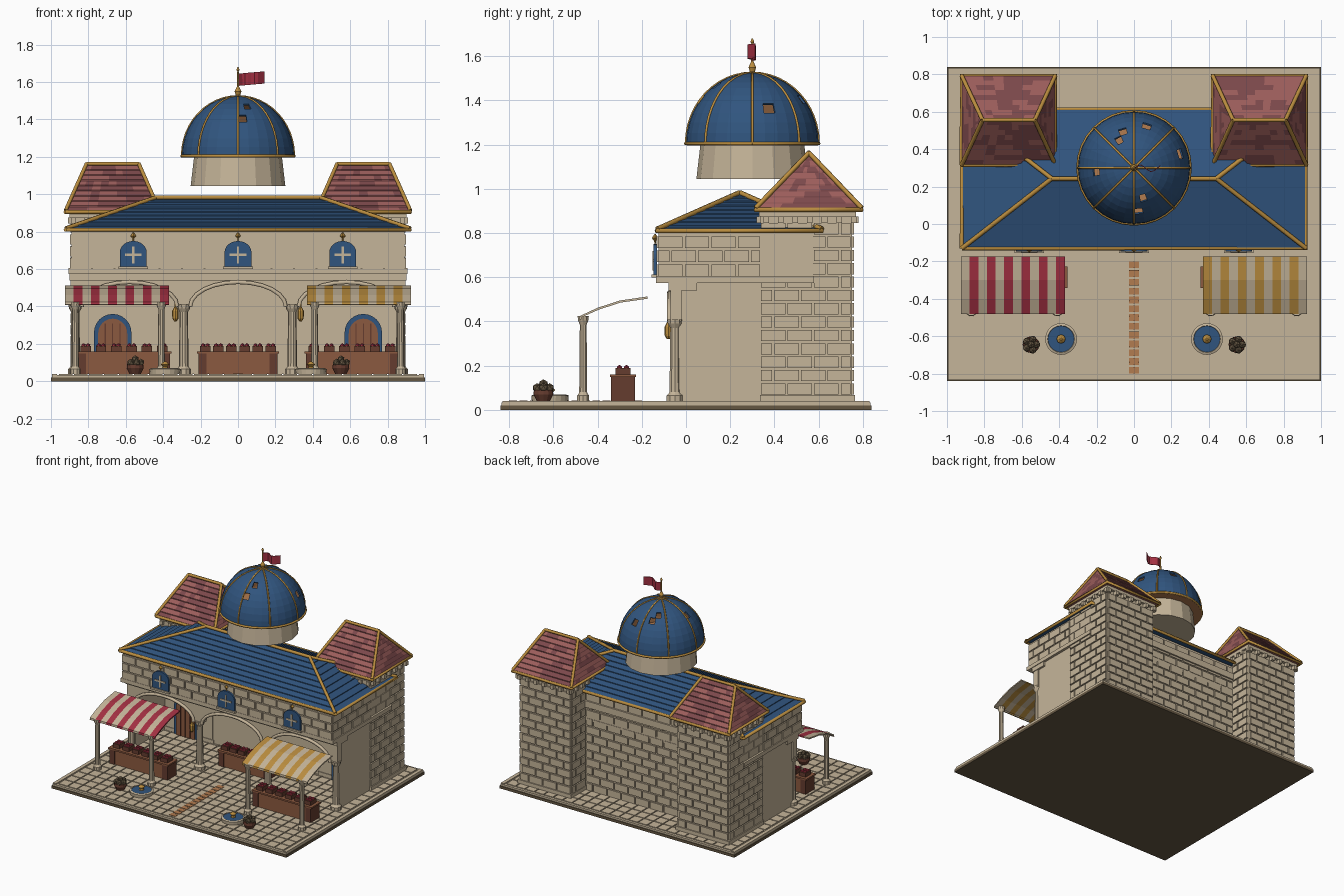
import bpy, bmesh, math, random
from mathutils import Vector, Matrix

random.seed(4)
if "Cube" in bpy.data.objects:
    bpy.data.objects.remove(bpy.data.objects["Cube"])

MATS = {}
for label, rgb in {"stone": (.56, .46, .32), "dark_earth": (.13, .095, .055), "roof_blue": (.03, .09, .21),
                   "rose_tile": (.33, .11, .105), "dark_rose_tile": (.2, .065, .07), "gold": (.5, .27, .05),
                   "wood": (.26, .1, .05), "dark_wood": (.13, .045, .028), "red_cloth": (.37, .03, .055),
                   "terracotta": (.45, .2, .08)}.items():
    m = bpy.data.materials.new(label)
    m.use_nodes = True
    m.diffuse_color = (*rgb, 1)
    m.node_tree.nodes["Principled BSDF"].inputs["Base Color"].default_value = (*rgb, 1)
    MATS[label] = m


def place(name, bm, *mats, smooth=False):
    bmesh.ops.recalc_face_normals(bm, faces=bm.faces)
    for f in bm.faces:
        f.smooth = smooth
    me = bpy.data.meshes.new(name)
    bm.to_mesh(me)
    bm.free()
    for m in mats:
        me.materials.append(MATS[m])
    ob = bpy.data.objects.new(name, me)
    bpy.context.collection.objects.link(ob)
    return ob


def add_box(bm, x0, x1, y0, y1, z0, z1):
    size = Matrix.Diagonal((abs(x1 - x0), abs(y1 - y0), z1 - z0, 1))
    mid = Matrix.Translation(((x0 + x1) / 2, (y0 + y1) / 2, (z0 + z1) / 2))
    bmesh.ops.create_cube(bm, size=1, matrix=mid @ size)


def boxes(name, mat, *bounds, mirror=False):
    bm = bmesh.new()
    for b in bounds:
        add_box(bm, *b)
        if mirror:
            add_box(bm, -b[1], -b[0], *b[2:])
    return place(name, bm, mat)


def lathe(name, mat, profile, x, y, n=16, smooth=False):
    bm = bmesh.new()
    rings = [[bm.verts.new((x + r * math.cos(k * math.tau / n), y + r * math.sin(k * math.tau / n), z))
              for k in range(n)] for r, z in profile]
    for a, b in zip(rings, rings[1:]):
        for k in range(n):
            bm.faces.new((a[k], a[k - 1], b[k - 1], b[k]))
    bm.faces.new(rings[0])
    bm.faces.new(rings[-1])
    return place(name, bm, mat, smooth=smooth)


def beams(name, mat, paths, r):
    cu = bpy.data.curves.new(name, "CURVE")
    cu.dimensions = "3D"
    cu.bevel_depth, cu.bevel_resolution, cu.use_fill_caps = r, 1, True
    for path in paths:
        sp = cu.splines.new("POLY")
        sp.points.add(len(path) - 1)
        for p, co in zip(sp.points, path):
            p.co = (*co, 1)
    cu.materials.append(MATS[mat])
    bpy.context.collection.objects.link(bpy.data.objects.new(name, cu))


def balls(name, mat, spots, r):
    bm = bmesh.new()
    for s in spots:
        bmesh.ops.create_icosphere(bm, subdivisions=1, radius=r, matrix=Matrix.Translation(s))
    place(name, bm, mat)


def bricks(bm, axis, plane, out, a, b, z0, z1):
    # raised blocks in running bond on a wall facing along the other axis
    rows = round((z1 - z0) / .062)
    h = (z1 - z0) / rows
    for r in range(rows):
        u = a - (r % 2) * .06
        while u < b - .01:
            lo, hi = max(a, u), min(b, u + .12) - .01
            if hi - lo > .01:
                z = z0 + r * h
                if axis == "x":
                    add_box(bm, lo, hi, plane, plane + out, z, z + h - .01)
                else:
                    add_box(bm, plane, plane + out, lo, hi, z, z + h - .01)
            u += .12


def arch_points(cx, z0, spring, top, half, n=12):
    arc = [(cx - half * math.cos(math.pi * k / n), spring + (top - spring) * math.sin(math.pi * k / n))
           for k in range(n + 1)]
    return ([(cx - half, z0)] if z0 < spring else []) + arc + ([(cx + half, z0)] if z0 < spring else [])


def plate(name, mat, pts, y, depth):
    bm = bmesh.new()
    f = bm.faces.new([bm.verts.new((px, y, pz)) for px, pz in pts])
    new = bmesh.ops.extrude_face_region(bm, geom=[f])["geom"]
    bmesh.ops.translate(bm, vec=(0, depth, 0), verts=[v for v in new if isinstance(v, bmesh.types.BMVert)])
    return place(name, bm, mat)


def hip_roof(name, rect, ridge, z0, z1, courses, tile, mats, r):
    x0, x1, y0, y1 = rect
    rx0, rx1, ry = ridge
    eave = [Vector(c) for c in ((x0, y0, z0), (x1, y0, z0), (x1, y1, z0), (x0, y1, z0))]
    top = [Vector(c) for c in ((rx0, ry, z1), (rx1, ry, z1), (rx1, ry, z1), (rx0, ry, z1))]
    bm = bmesh.new()
    bm.faces.new([bm.verts.new(v) for v in eave])
    for s in range(4):
        e = (s + 1) % 4
        n = max(1, round((eave[e] - eave[s]).length / tile))
        for c in range(courses):
            t, t2 = c / courses, (c + 1) / courses
            a, b = eave[s].lerp(top[s], t), eave[e].lerp(top[e], t)
            d, g = eave[s].lerp(top[s], t2), eave[e].lerp(top[e], t2)
            lip = Vector((0, 0, .006))
            tint = 0
            for k in range(n):
                p, q = k / n, (k + 1) / n
                if random.random() < .6:
                    tint = random.randrange(len(mats))
                lo = [a.lerp(b, p) + lip, a.lerp(b, q) + lip]
                quad = lo + [d.lerp(g, q), d.lerp(g, p)]
                if (quad[2] - quad[3]).length < 1e-5:
                    quad.pop()
                bm.faces.new([bm.verts.new(v) for v in quad]).material_index = tint
                bm.faces.new([bm.verts.new(v) for v in (a.lerp(b, p), a.lerp(b, q), lo[1], lo[0])]).material_index = tint
    place(name, bm, *mats)
    up = Vector((0, 0, .008))
    beams(name + "_trim", "gold", [eave + eave[:1], [top[0] + up, top[1] + up]]
          + [[eave[i] + up, top[i] + up] for i in range(4)], r)


# paved ground
boxes("ground_slab", "dark_earth", (-1, 1, -.84, .84, 0, .02))
boxes("paving_bed", "stone", (-.995, .995, -.835, .835, .02, .034))
bm = bmesh.new()
for i in range(24):
    for j in range(20):
        x, y = -.96 + i * .08, -.82 + j * .082
        add_box(bm, x + .004, x + .076, y + .004, y + .078, .034, .04)
place("paving_tiles", bm, "stone")
boxes("side_curb", "stone", (.968, .995, -.83, .83, .03, .04), mirror=True)
boxes("path_markers", "terracotta", *[(-.026, .026, -.80 + i * .047, -.764 + i * .047, .038, .043) for i in range(13)])

# main hall
boxes("rear_hall", "stone", (-.88, .88, .345, .575, .04, .6))
boxes("upper_storey", "stone", (-.89, .89, -.125, .575, .6, .8))
boxes("floor_band", "stone", (-.905, .905, -.135, .58, .575, .605), (-.9, .9, -.08, .05, .54, .575))
boxes("side_wall", "stone", (.86, .885, -.04, .345, .04, .575), mirror=True)
bm = bmesh.new()
bricks(bm, "x", -.125, -.008, -.895, .9, .605, .795)
bricks(bm, "x", .575, .008, -.45, .45, .04, .79)
for s in (1, -1):
    bricks(bm, "y", s * .89, s * .008, -.125, .345, .605, .795)
place("hall_bricks", bm, "stone")
boxes("rear_band", "stone", (-.45, .45, .575, .595, .68, .73))
hip_roof("main_roof", (-.92, .92, -.13, .615), (-.44, .44, .243), .81, .975, 9, .06, ["roof_blue"], .012)

# corner towers
bm = bmesh.new()
for s in (1, -1):
    add_box(bm, s * .455, s * .885, .34, .75, .04, .9)
    bricks(bm, "y", s * .885, s * .01, .34, .755, .07, .855)
    bricks(bm, "y", s * .455, -s * .01, .585, .755, .07, .855)
    bricks(bm, "x", .75, .01, min(s * .455, s * .885), max(s * .455, s * .885), .07, .855)
    add_box(bm, s * .445, s * .9, .335, .765, .04, .068)
    add_box(bm, s * .44, s * .9, .33, .77, .875, .9)
    for k in range(7):
        y, x = .35 + k * .066, s * (.46 + k * .07)
        add_box(bm, s * .885, s * .91, y, y + .025, .845, .876)
        add_box(bm, s * .435, s * .455, y, y + .025, .845, .876)
        add_box(bm, x - .012, x + .012, .75, .78, .845, .876)
        add_box(bm, x - .012, x + .012, .32, .34, .845, .876)
    hip_roof("tower_roof", (min(s * .42, s * .922), max(s * .42, s * .922), .315, .795),
             (min(s * .53, s * .81), max(s * .53, s * .81), .556), .905, 1.155, 9, .055,
             ["rose_tile", "dark_rose_tile"], .011)
place("tower_walls", bm, "stone")

# arcade with three arches
pts = [(-.895, .54), (-.895, .4)]
for cx in (-.58, 0, .58):
    pts += arch_points(cx, .4, .4, .53, .255)
plate("arcade_wall", "stone", pts + [(.895, .4), (.895, .54)], -.07, .05)
beams("arch_trim", "stone", [[(x, -.075, z) for x, z in arch_points(cx, .4, .4, .53, .255)]
                             for cx in (-.58, 0, .58)], .012)


def column(name, x, y, top, r):
    lathe(name, "stone", [(r * 1.5, .04), (r * 1.5, .065), (r * 1.1, .075), (r, .08), (r * .85, top - .04),
                          (r * 1.3, top - .02), (r * 1.4, top)], x, y, 10)


for s in (1, -1):
    for x in (.29, .87):
        column("arcade_column", s * x, -.05, .41, .026)
    # hanging lanterns
    lathe("lantern", "gold", [(.006, .32), (.016, .335), (.018, .375), (.004, .4), (.003, .43)], s * .335, -.08, 8)
    # arched doors
    plate("door_frame", "roof_blue", arch_points(s * .67, .04, .26, .36, .1), .335, -.012)
    plate("door", "wood", arch_points(s * .67, .04, .255, .335, .078), .323, -.008)
    boxes("door_boards", "dark_wood", *[(s * .67 + d - .003, s * .67 + d + .003, .311, .316, .04, .31)
                                        for d in (-.04, 0, .04)])

# upper windows
for cx in (-.56, 0, .56):
    plate("window_frame", "roof_blue", arch_points(cx, .61, .69, .75, .072), -.132, -.014)
    boxes("window_cross", "stone", (cx - .006, cx + .006, -.152, -.145, .63, .72),
          (cx - .045, cx + .045, -.152, -.145, .67, .682))
    boxes("window_sill", "stone", (cx - .08, cx + .08, -.155, -.13, .6, .613))
    lathe("window_finial", "gold", [(.003, .75), (.004, .765), (.015, .777), (.003, .795)], cx, -.14, 4)


# market counters
def counter(cx, cy, half):
    y0, y1 = cy - .05, cy + .05
    boxes("counter_body", "wood", (cx - half, cx + half, y0, y1, .04, .15))
    boxes("counter_top", "wood", (cx - half - .01, cx + half + .01, y0 - .008, y1 + .008, .148, .16))
    boxes("counter_panels", "dark_wood", *[(cx + d - .022, cx + d + .022, y0 - .005, y1 + .005, .04, .148)
                                           for d in (-half + .02, half - .02)])
    n = 6
    xs = [cx + half * (2 * k + 1 - n) / n for k in range(n)]
    boxes("goods_crates", "dark_wood", *[(x - .028, x + .028, cy - .035, cy + .035, .16, .19) for x in xs])
    balls("fruit", "red_cloth", [(x + d, cy + e, .19) for x in xs for d in (-.012, .012) for e in (-.016, .016)], .014)


counter(0, .12, .21)
# awnings, stalls, fountains and baskets on both sides
section = [(-.482, .41), (-.48, .425), (-.4, .462), (-.3, .495), (-.175, .513)]
for s, cloth in ((-1, "red_cloth"), (1, "gold")):
    counter(s * .61, -.285, .245)
    bm = bmesh.new()
    rows = [[bm.verts.new((s * (.925 - k * .555 / 12), y, z)) for y, z in section] for k in range(13)]
    for k in range(12):
        for i in range(len(section) - 1):
            f = bm.faces.new((rows[k][i], rows[k + 1][i], rows[k + 1][i + 1], rows[k][i + 1]))
            f.material_index = k % 2
    awning = place("awning", bm, "stone", cloth)
    awning.modifiers.new("thickness", "SOLIDIFY").thickness = .01
    for x in (.87, .41):
        column("awning_post", s * x, -.465, .425, .019)
    lathe("fountain_basin", "stone", [(.082, .04), (.085, .065), (.072, .07), (.068, .058)], s * .39, -.615, 20)
    lathe("fountain_water", "roof_blue", [(.07, .05), (.07, .066)], s * .39, -.615, 20)
    lathe("fountain_spout", "gold", [(.02, .06), (.012, .08), (.024, .09), (.006, .105)], s * .39, -.615, 8)
    lathe("basket", "dark_wood", [(.03, .04), (.045, .07), (.043, .09)], s * .55, -.645, 12)
    balls("basket_produce", "dark_earth", [(s * .55 + .03 * math.cos(a), -.645 + .03 * math.sin(a), .1)
          for a in [k * math.tau / 5 for k in range(5)]] + [(s * .55, -.645, .118)], .021)

# dome on its drum
CY = .3
lathe("drum", "stone", [(.253, 1.045), (.235, 1.2)], 0, CY, 16)
lathe("dome_floor", "terracotta", [(.298, 1.196), (.298, 1.206)], 0, CY, 32)
bm = bmesh.new()
N, L = 32, 10


def dome_point(az, el, r=.3):
    return (r * math.cos(el) * math.cos(az), CY + r * math.cos(el) * math.sin(az), 1.205 + (r + .02) * math.sin(el))


rings = [[bm.verts.new(dome_point(k * math.tau / N, math.pi / 2 * i / (L + .5))) for k in range(N)] for i in range(L + 1)]
for i in range(L):
    for k in range(N):
        if not (2 <= i <= 6 and random.random() < .1):
            bm.faces.new((rings[i][k - 1], rings[i][k], rings[i + 1][k], rings[i + 1][k - 1]))
dome = place("dome_shell", bm, "roof_blue", "terracotta")
shell = dome.modifiers.new("thickness", "SOLIDIFY")
shell.thickness, shell.material_offset = .01, 1
beams("dome_ribs", "gold", [[dome_point(k * math.pi / 4, math.pi / 2 * i / 12) for i in range(13)] for k in range(8)], .006)
beams("dome_rim", "gold", [[dome_point(k * math.tau / N, 0) for k in range(N + 1)]], .009)
lathe("finial", "gold", [(.03, 1.515), (.012, 1.53), (.018, 1.55), (.006, 1.575), (.004, 1.655), (.009, 1.665), (.003, 1.68)],
      0, CY, 10)

# waving flag
bm = bmesh.new()
cols = []
for k in range(9):
    x, y, lift = .004 + k * .017, CY + .018 * math.sin(k * .9), k * .0015
    cols.append((bm.verts.new((x, y, 1.58 + lift)), bm.verts.new((x, y, 1.645 + lift))))
for a, b in zip(cols, cols[1:]):
    bm.faces.new((a[0], b[0], b[1], a[1]))
flag = place("flag", bm, "red_cloth")
flag.modifiers.new("thickness", "SOLIDIFY").thickness = .004
